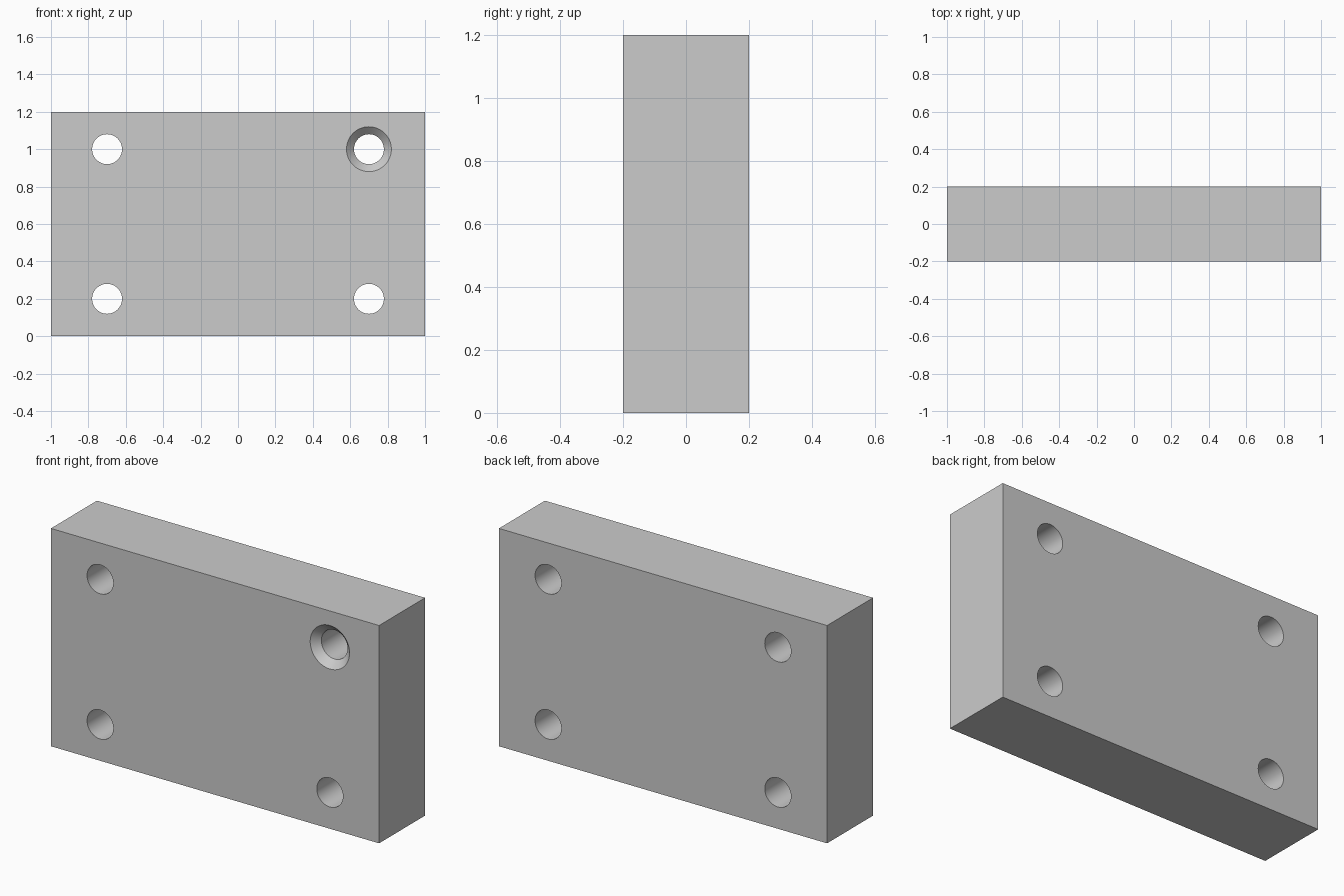
import bpy, bmesh, math

if "Cube" in bpy.data.objects:
    bpy.data.objects.remove(bpy.data.objects["Cube"])

HOLE_R, SINK_R, HALF_T = 0.08, 0.12, 0.2
SEGMENTS = 64


def make_object(name, bm):
    bmesh.ops.recalc_face_normals(bm, faces=bm.faces)
    mesh = bpy.data.meshes.new(name)
    bm.to_mesh(mesh)
    bm.free()
    obj = bpy.data.objects.new(name, mesh)
    bpy.context.collection.objects.link(obj)
    return obj


def add_drill(bm, x, z, profile):
    """Closed round solid along y from (radius, y) pairs."""
    rings = []
    for r, y in profile:
        angles = [2 * math.pi * i / SEGMENTS for i in range(SEGMENTS)]
        rings.append([bm.verts.new((x + r * math.cos(a), y, z + r * math.sin(a)))
                      for a in angles])
    for a, b in zip(rings, rings[1:]):
        for i in range(SEGMENTS):
            j = (i + 1) % SEGMENTS
            bm.faces.new((a[i], a[j], b[j], b[i]))
    bm.faces.new(rings[0])
    bm.faces.new(rings[-1])


# Plate
bm = bmesh.new()
bmesh.ops.create_cube(bm, size=1)
for v in bm.verts:
    v.co = (v.co.x * 2, v.co.y * 2 * HALF_T, (v.co.z + 0.5) * 1.2)
plate = make_object("mounting_plate", bm)

# Four through holes, the upper right one countersunk at the front
plain = [(HOLE_R, -0.3), (HOLE_R, 0.3)]
sink_depth = SINK_R - HOLE_R
countersunk = [(SINK_R + 0.02, -HALF_T - 0.02),
               (HOLE_R, -HALF_T + sink_depth), (HOLE_R, 0.3)]
bm = bmesh.new()
for x in (-0.7, 0.7):
    for z in (0.2, 1.0):
        add_drill(bm, x, z, countersunk if x > 0 and z > 0.5 else plain)
drills = make_object("hole_cutter", bm)
drills.hide_render = True

cut = plate.modifiers.new("holes", 'BOOLEAN')
cut.operation = 'DIFFERENCE'
cut.solver = 'EXACT'
cut.object = drills

# Apply the cut, remove the cutter, smooth the hole walls
bpy.context.view_layer.objects.active = plate
plate.select_set(True)
bpy.ops.object.modifier_apply(modifier=cut.name)
bpy.data.objects.remove(drills)
bpy.ops.object.shade_smooth_by_angle(angle=math.radians(30))
